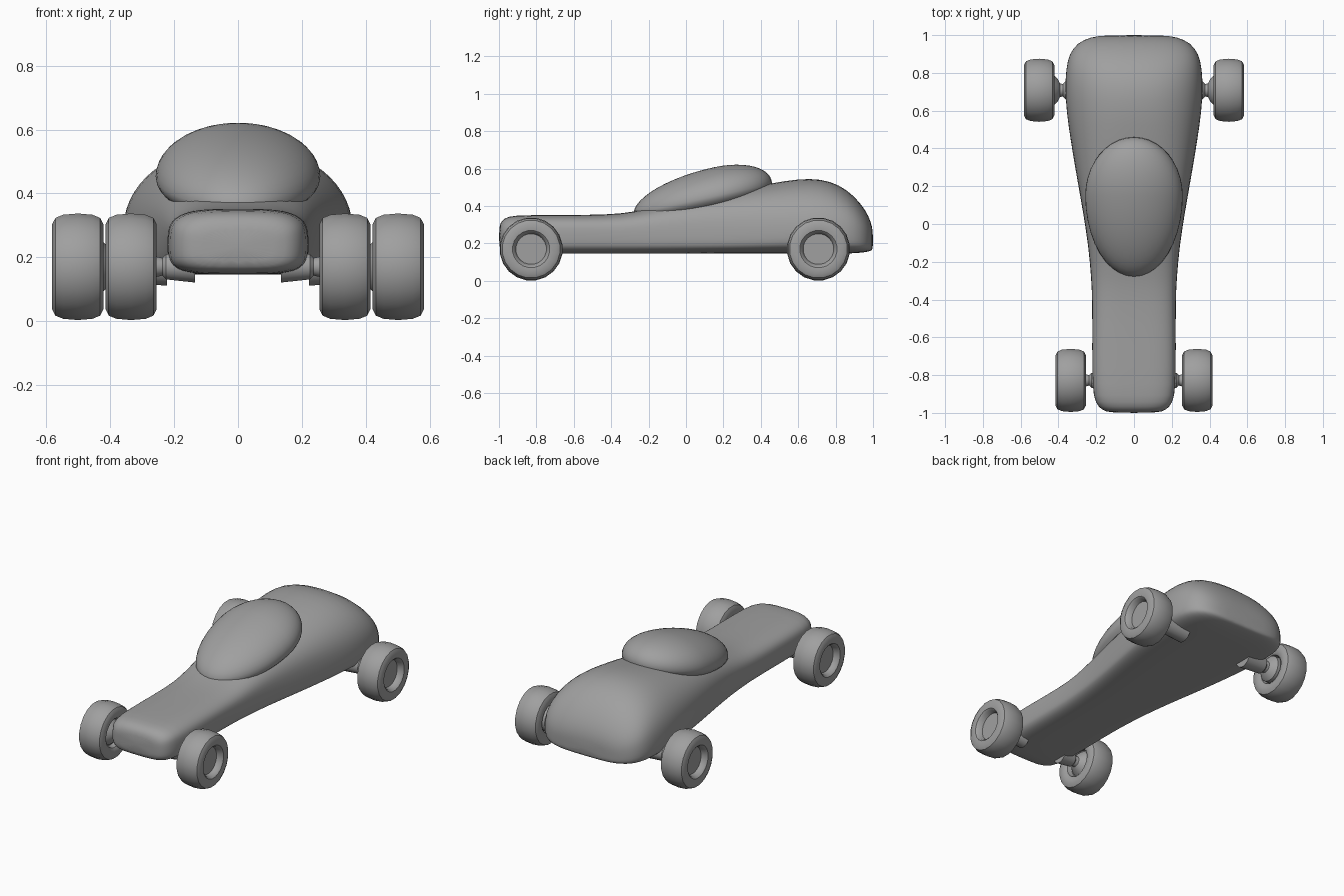
import bpy, bmesh, math
from mathutils import Vector

cube = bpy.data.objects.get("Cube")
if cube:
    bpy.data.objects.remove(cube, do_unlink=True)

grey = bpy.data.materials.new("plain grey")
grey.use_nodes = True
grey.diffuse_color = (0.35, 0.35, 0.35, 1)
grey.node_tree.nodes["Principled BSDF"].inputs["Base Color"].default_value = (0.35, 0.35, 0.35, 1)


def finish(name, bm, subdivide=0, angle=40):
    bmesh.ops.recalc_face_normals(bm, faces=bm.faces)
    mesh = bpy.data.meshes.new(name)
    bm.to_mesh(mesh)
    bm.free()
    mesh.materials.append(grey)
    ob = bpy.data.objects.new(name, mesh)
    bpy.context.collection.objects.link(ob)
    if subdivide:
        mod = ob.modifiers.new("smooth", 'SUBSURF')
        mod.levels = mod.render_levels = subdivide
    bpy.ops.object.select_all(action='DESELECT')
    ob.select_set(True)
    bpy.context.view_layer.objects.active = ob
    bpy.ops.object.shade_smooth_by_angle(angle=math.radians(angle))
    return ob


def loft(bm, rings):
    rows = [[bm.verts.new(p) for p in ring] for ring in rings]
    n = len(rows[0])
    for a, b in zip(rows, rows[1:]):
        for i in range(n):
            j = (i + 1) % n
            bm.faces.new((a[i], a[j], b[j], b[i]))
    bm.faces.new(rows[0])
    bm.faces.new(rows[-1])


def power(v, n):
    return math.copysign(abs(v) ** (2 / n), v)


def section(y, w, bottom, middle, top, n):
    ring = []
    for i in range(32):
        c, s = math.cos(math.tau * i / 32), math.sin(math.tau * i / 32)
        k = n if s > 0 else 4
        h = top - middle if s > 0 else middle - bottom
        ring.append((w * power(c, k), y, middle + h * power(s, k)))
    return ring


# Body: y, half width, bottom, widest height, top, roundness
stations = [
    (-1.0, 0.13, 0.18, 0.24, 0.29, 3), (-0.985, 0.17, 0.16, 0.24, 0.325, 3),
    (-0.95, 0.205, 0.148, 0.24, 0.346, 3.3), (-0.87, 0.222, 0.145, 0.24, 0.352, 3.5),
    (-0.65, 0.222, 0.145, 0.24, 0.352, 3.5), (-0.42, 0.221, 0.145, 0.24, 0.354, 3.3),
    (-0.28, 0.227, 0.145, 0.24, 0.367, 3.2), (-0.12, 0.242, 0.145, 0.24, 0.408, 3.2),
    (0.05, 0.268, 0.145, 0.24, 0.445, 3.1), (0.25, 0.304, 0.145, 0.24, 0.485, 2.8),
    (0.45, 0.338, 0.145, 0.25, 0.522, 2.5), (0.6, 0.359, 0.145, 0.26, 0.547, 2.3),
    (0.72, 0.366, 0.145, 0.26, 0.547, 2.3), (0.82, 0.361, 0.145, 0.25, 0.515, 2.4),
    (0.9, 0.345, 0.147, 0.24, 0.455, 2.5), (0.96, 0.3, 0.153, 0.22, 0.38, 2.6),
    (0.99, 0.23, 0.16, 0.21, 0.315, 2.8), (1.0, 0.15, 0.17, 0.21, 0.26, 3)]
bm = bmesh.new()
loft(bm, [section(*s) for s in stations])
finish("body", bm, 1, 50)

# Canopy: egg-shaped dome leaning along the rising deck
bm = bmesh.new()
bmesh.ops.create_uvsphere(bm, u_segments=40, v_segments=24, radius=1)
for v in bm.verts:
    y = 0.15 + v.co.y * (0.43 if v.co.y < 0 else 0.31)
    deck = 0.36 + 0.215 * (y + 0.28)
    v.co = Vector((v.co.x * 0.258, y, deck + v.co.z * (0.155 if v.co.z > 0 else 0.1)))
finish("canopy", bm)


def lathe(name, profile, x, y, side, segments):
    """Turn (radius, offset) points about the sideways axis."""
    rings = []
    for r, d in profile:
        ring = []
        for i in range(segments):
            a = math.tau * (i + 0.5) / segments
            ring.append((side * (x + d), y + r * math.cos(a), 0.17 + r * math.sin(a)))
        rings.append(ring)
    bm = bmesh.new()
    loft(bm, rings)
    return finish(name, bm, 0, 35)


# Wheels and axles
tyre = [(0.08, 0.04), (0.088, 0.012), (0.1, 0.003), (0.135, 0), (0.155, 0.01),
        (0.165, 0.034), (0.169, 0.08), (0.165, 0.126), (0.155, 0.15), (0.135, 0.16),
        (0.1, 0.156), (0.09, 0.147), (0.082, 0.12)]
rear_axle = [(0.08, 0.045), (0.078, 0.0), (0.06, -0.018), (0.036, -0.03),
             (0.034, -0.045), (0.05, -0.06), (0.06, -0.2)]
front_axle = [(0.08, 0.045), (0.06, 0.02), (0.032, 0.0), (0.028, -0.018),
              (0.04, -0.03), (0.05, -0.12)]
for end, x, y, axle in (("front", 0.255, -0.828, front_axle), ("rear", 0.422, 0.708, rear_axle)):
    for label, side in (("left", 1), ("right", -1)):
        lathe(f"{end}_{label}_wheel", tyre, x, y, side, 20)
        lathe(f"{end}_{label}_axle", axle, x, y, side, 20)
